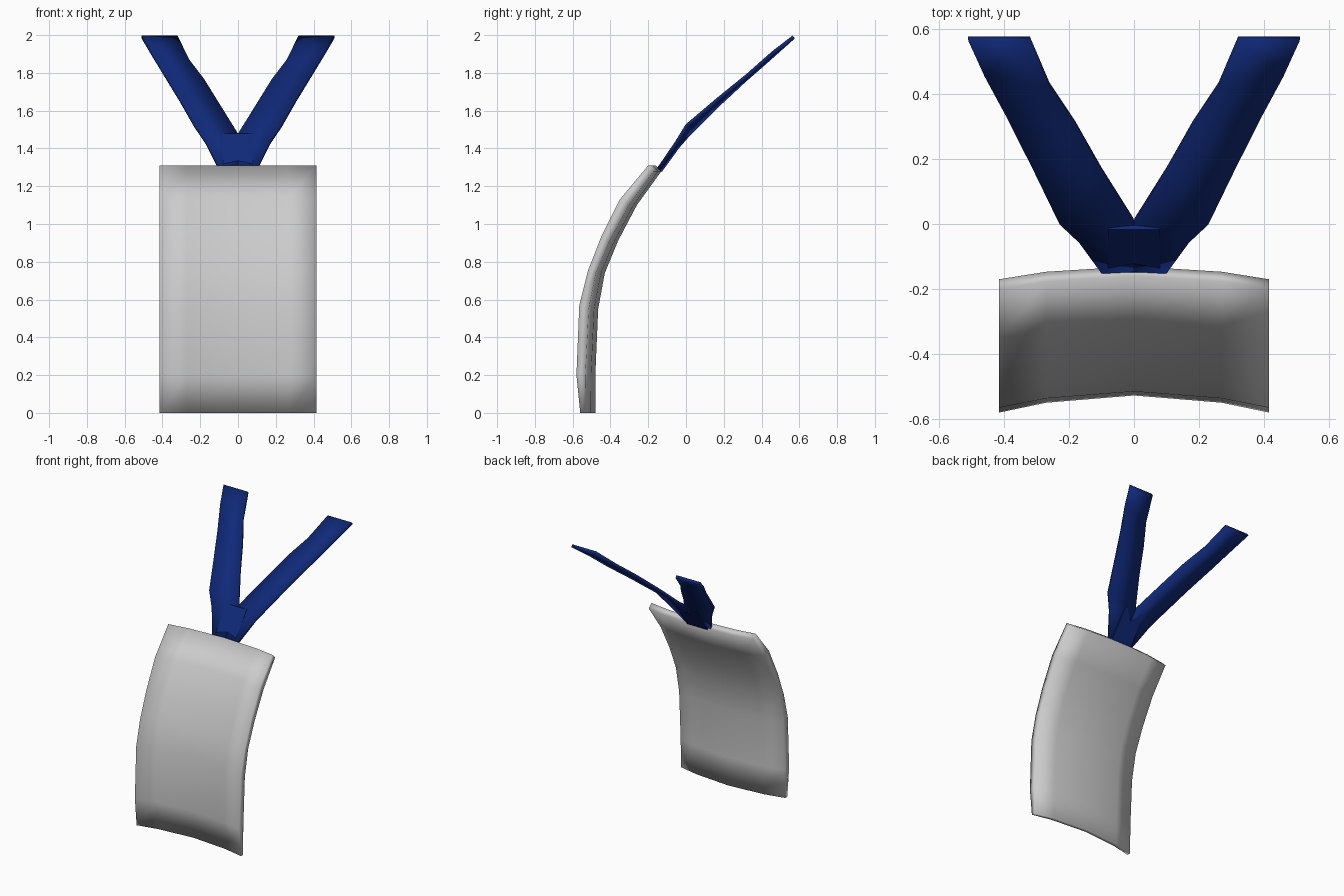
import bpy, bmesh
from math import atan2
from mathutils import Matrix, Vector

cube = bpy.data.objects.get("Cube")
if cube:
    bpy.data.objects.remove(cube, do_unlink=True)


def material(name, rgb):
    m = bpy.data.materials.new(name)
    m.use_nodes = True
    m.diffuse_color = (*rgb, 1)
    m.node_tree.nodes["Principled BSDF"].inputs["Base Color"].default_value = (*rgb, 1)
    return m


def finish(bm, name, mat, smooth):
    bmesh.ops.recalc_face_normals(bm, faces=bm.faces)
    for f in bm.faces:
        f.smooth = smooth
    me = bpy.data.meshes.new(name)
    bm.to_mesh(me)
    bm.free()
    me.materials.append(mat)
    ob = bpy.data.objects.new(name, me)
    bpy.context.collection.objects.link(ob)
    return ob


grey = material("light grey", (0.6, 0.6, 0.6))
navy = material("navy blue", (0.005, 0.022, 0.19))

# Curved panel: rows of (front y, front z at the sides, back y, back z at the middle)
rows = [(-.56, 0, -.48, 0), (-.58, .2, -.48, .2), (-.565, .57, -.465, .55),
        (-.52, .75, -.43, .74), (-.45, .93, -.36, .91), (-.35, 1.13, -.26, 1.1),
        (-.2, 1.31, -.13, 1.28)]
columns = [-.415, -.27, 0, .27, .415]
half = columns[-1]
bm = bmesh.new()
rings = []
for i, (fy, fz, by, bz) in enumerate(rows):
    sag = .055 - .015 * i / (len(rows) - 1)
    front = [bm.verts.new((x, fy + sag * (1 - (x / half) ** 2), fz)) for x in columns]
    back = [bm.verts.new((x, by - sag * (x / half) ** 2, bz)) for x in columns]
    rings.append(front + back[::-1])
n = len(rings[0])
for a, b in zip(rings, rings[1:]):
    for i in range(n):
        j = (i + 1) % n
        bm.faces.new((a[i], a[j], b[j], b[i]))
for ring in (rings[0], rings[-1]):
    for i in range(len(columns) - 1):
        bm.faces.new((ring[i], ring[i + 1], ring[n - 2 - i], ring[n - 1 - i]))
finish(bm, "curved_panel", grey, True)

# Straps: pairs of outer and inner edge points, mirrored to the other side
edges = [((.10, -.145, 1.29), (0, -.14, 1.30)), ((.17, -.05, 1.43), (0, -.06, 1.39)),
         ((.23, .005, 1.52), (0, .01, 1.47)), ((.31, .17, 1.66), (.10, .17, 1.63)),
         ((.39, .33, 1.79), (.18, .31, 1.76)), ((.46, .46, 1.905), (.26, .43, 1.865)),
         ((.51, .57, 1.99), (.32, .57, 1.99))]
for side, name in ((1, "left_strap"), (-1, "right_strap")):
    bm = bmesh.new()
    pairs = [[bm.verts.new((side * x, y, z)) for x, y, z in p] for p in edges]
    for (a, b), (c, d) in zip(pairs, pairs[1:]):
        bm.faces.new((a, b, d, c))
    strap = finish(bm, name, navy, True)
    solid = strap.modifiers.new("thickness", "SOLIDIFY")
    solid.thickness = .02
    solid.offset = 0

# Clip wrapped around the point where the straps meet
low, high = Vector((0, -.14, 1.285)), Vector((0, -.005, 1.47))
run = high - low
bm = bmesh.new()
bmesh.ops.create_cube(bm, size=1)
bmesh.ops.transform(bm, verts=bm.verts, matrix=(
    Matrix.Translation((low + high) / 2)
    @ Matrix.Rotation(atan2(run.z, run.y), 4, "X")
    @ Matrix.Diagonal((.16, run.length, .03, 1))))
finish(bm, "strap_clip", navy, False)
